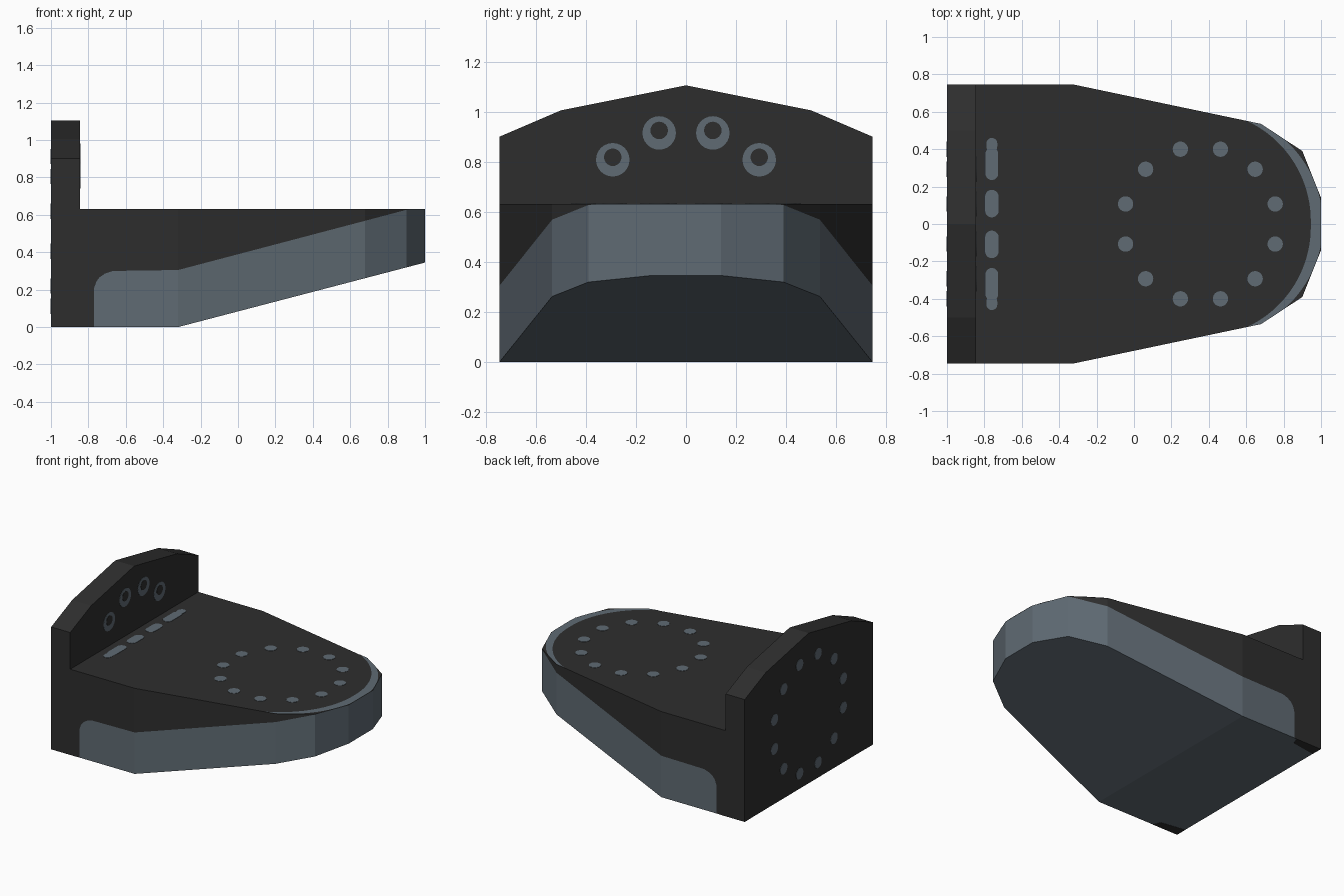
import bpy, bmesh, math

if "Cube" in bpy.data.objects:
    bpy.data.objects.remove(bpy.data.objects["Cube"])

def material(name, rgb):
    m = bpy.data.materials.new(name)
    m.diffuse_color = (*rgb, 1)
    m.use_nodes = True
    m.node_tree.nodes["Principled BSDF"].inputs["Base Color"].default_value = m.diffuse_color
    return m

DARK = material("charcoal", (0.027, 0.027, 0.027))
BLUE = material("slate blue grey", (0.115, 0.145, 0.172))
TOP, SKIN = 0.63, 0.002

def finish(bm, name, mats, normals=True):
    bmesh.ops.remove_doubles(bm, verts=bm.verts, dist=0.0001)
    bmesh.ops.dissolve_degenerate(bm, edges=bm.edges, dist=0.0001)
    if normals:
        bmesh.ops.recalc_face_normals(bm, faces=bm.faces)
    me = bpy.data.meshes.new(name)
    bm.to_mesh(me)
    bm.free()
    for m in mats:
        me.materials.append(m)
    ob = bpy.data.objects.new(name, me)
    bpy.context.collection.objects.link(ob)
    return ob

def prism(name, pts, offset, mat):
    """Extrude a flat polygon by an offset vector."""
    bm = bmesh.new()
    f = bm.faces.new([bm.verts.new(p) for p in pts])
    ext = bmesh.ops.extrude_face_region(bm, geom=[f])["geom"]
    bmesh.ops.translate(bm, vec=offset, verts=[v for v in ext if isinstance(v, bmesh.types.BMVert)])
    return finish(bm, name, [mat])

# --- Main body: plan outline with bottom, band and top heights per column ---
CORNERS = [(-1, 0.745), (-0.32, 0.745), (0.68, 0.535), (0.90, 0.39), (1.0, 0.14)]

def half_width(x):
    for (x0, y0), (x1, y1) in zip(CORNERS, CORNERS[1:]):
        if x <= x1:
            return y0 + (y1 - y0) * (x - x0) / (x1 - x0)
    return CORNERS[-1][1]

def bottom_z(x):
    return max(0, 0.345 * (x + 0.32) / 1.32)

def band_z(x):
    if x < -0.77:
        return bottom_z(x)
    if x < -0.67:
        return 0.195 + math.sqrt(max(0, 0.01 - (x + 0.67) ** 2))
    return min(TOP, 0.30 + 0.005 * min(1, (x + 0.67) / 0.35) + max(0, 0.266 * (x + 0.31)))

xs = [-1, -0.771, -0.769, -0.757, -0.74, -0.71, -0.67, -0.32, 0.68, 0.90, 0.912, 1.0]
half = [(x, half_width(x)) for x in xs]
ring = [(x, -y) for x, y in half] + half[::-1]
bm = bmesh.new()
levels = [[bm.verts.new((x, y, h(x))) for x, y in ring] for h in (bottom_z, band_z, lambda x: TOP)]
n = len(ring)
for lev in (0, 1):
    for i in range(n):
        j = (i + 1) % n
        f = bm.faces.new((levels[lev][i], levels[lev][j], levels[lev + 1][j], levels[lev + 1][i]))
        f.material_index = 1 - lev
bm.faces.new(levels[2])
k = xs.index(-0.32)
low = levels[0]
bm.faces.new(low[k:n - k]).material_index = 1
bm.faces.new(low[:k + 1] + low[n - k - 1:]).material_index = 1
finish(bm, "body", [DARK, BLUE])

# --- Upright back wall ---
wall = [(-0.745, TOP), (0.745, TOP), (0.745, 0.9), (0.5, 1.005), (0, 1.105), (-0.5, 1.005), (-0.745, 0.9)]
prism("back_wall", [(-1, y, z) for y, z in wall], (0.155, 0, 0), DARK)

# --- Crescent trim around the rounded nose ---
CX = 0.355
def edge_radius(a):
    c, s = math.cos(a), abs(math.sin(a))
    lo, hi = 0, 1
    for _ in range(30):
        r = (lo + hi) / 2
        x = CX + r * c
        inside = x <= 1 and r * s <= half_width(x)
        lo, hi = (r, hi) if inside else (lo, r)
    return min(lo, 1 / math.hypot(c / 0.655, s / 0.622))

bm = bmesh.new()
rows = []
for i in range(81):
    a = math.radians(-65 + 130 * i / 80)
    inner = 0.59 + 0.016 * abs(math.sin(a))
    rows.append([bm.verts.new((CX + r * math.cos(a), r * math.sin(a), TOP + SKIN))
                 for r in (inner, max(inner + 0.0005, edge_radius(a)))])
for p, q in zip(rows, rows[1:]):
    bm.faces.new((p[0], p[1], q[1], q[0]))
finish(bm, "nose_trim", [BLUE], False)

# --- Bolt hole marks ---
def circle(r, u, v, steps=24):
    return [(u + r * math.cos(t * math.tau / steps), v + r * math.sin(t * math.tau / steps)) for t in range(steps)]

WZ, BOLT_R = 0.515, 0.414
for i in range(12):
    a = math.radians(15 + 30 * i)
    u, v = BOLT_R * math.cos(a), BOLT_R * math.sin(a)
    prism("top_bolt_mark", [(x, y, TOP) for x, y in circle(0.041, CX + u, v)], (0, 0, SKIN), BLUE)
    prism("back_bolt_mark", [(-1, y, z) for y, z in circle(0.041, u, WZ + v - 0.003)], (-SKIN, 0, 0), BLUE)
    if v > 0.2:
        # washer rings on the inner wall face
        wz = WZ + v
        prism("washer_mark", [(-0.845, y, z) for y, z in circle(0.067, u, wz)], (SKIN, 0, 0), BLUE)
        prism("washer_hole", [(-0.845 + SKIN, y, z) for y, z in circle(0.035, u, wz + 0.01)], (SKIN, 0, 0), DARK)

# --- Slots at the foot of the wall ---
def slot(r, x, y0, y1):
    arc = [math.pi * t / 10 for t in range(11)]
    return ([(x + r * math.cos(a), y1 - r + r * math.sin(a)) for a in arc]
            + [(x - r * math.cos(a), y0 + r - r * math.sin(a)) for a in arc])

for y0, y1, r in ((0.035, 0.183, 0.036), (0.235, 0.41, 0.034), (0.385, 0.46, 0.029)):
    for s in (1, -1):
        pts = slot(r, -0.76, y0, y1)
        prism("wall_slot", [(x, s * y, TOP) for x, y in pts], (0, 0, SKIN), BLUE)

# --- Dark fringe under the rear corners ---
for s in (1, -1):
    prism("rear_corner_patch", [(-1, s * 0.745, 0), (-0.79, s * 0.745, 0), (-0.81, s * 0.69, 0), (-1, s * 0.66, 0)],
          (0, 0, -0.001), DARK)
